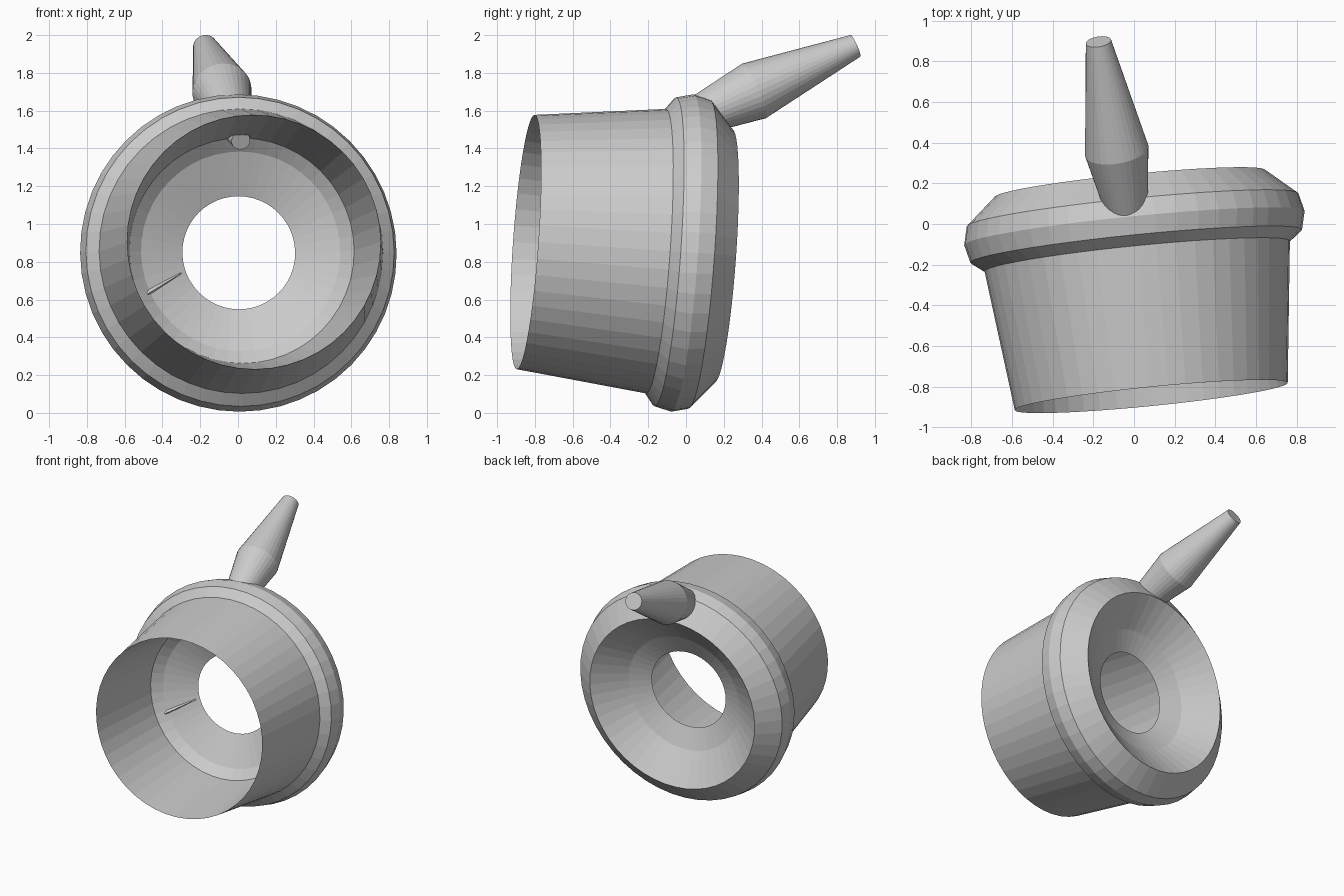
import bpy, bmesh, math
from mathutils import Vector

if "Cube" in bpy.data.objects:
    bpy.data.objects.remove(bpy.data.objects["Cube"])


def lathe(name, profile, origin, axis, sides, closed=False, cap=False):
    """Revolve (radius, distance) points around an axis through origin."""
    rot = Vector(axis).to_track_quat('Z', 'Y')
    bm = bmesh.new()
    rings = []
    for r, t in profile:
        ring = []
        for i in range(sides):
            a = 2 * math.pi * i / sides
            p = rot @ Vector((r * math.cos(a), r * math.sin(a), t))
            ring.append(bm.verts.new(p + Vector(origin)))
        rings.append(ring)
    pairs = list(zip(rings, rings[1:]))
    if closed:
        pairs.append((rings[-1], rings[0]))
    for a, b in pairs:
        for i in range(sides):
            j = (i + 1) % sides
            bm.faces.new((a[i], a[j], b[j], b[i]))
    if cap:
        bm.faces.new(rings[0])
        bm.faces.new(rings[-1])
    bmesh.ops.recalc_face_normals(bm, faces=bm.faces)
    mesh = bpy.data.meshes.new(name)
    bm.to_mesh(mesh)
    bm.free()
    ob = bpy.data.objects.new(name, mesh)
    bpy.context.collection.objects.link(ob)
    return ob


# Tapered sleeve, bulging band and funnel-shaped hole in one closed section
body_profile = [
    (0.675, -0.855), (0.755, -0.16), (0.82, -0.11), (0.842, -0.02),
    (0.82, 0.07), (0.67, 0.20), (0.45, 0.03), (0.30, -0.04),
    (0.53, -0.14), (0.598, -0.20),
]
lathe("body", body_profile, (0, 0, 0.845), (-0.1, 1, -0.07), 48, closed=True)

# Spindle-shaped handle passing through the band
base = Vector((0.015, -0.236, 1.44))
tip = Vector((-0.175, 0.897, 1.943))
belly = 0.66
lathe("handle", [(0.05, 0), (0.158, belly), (0.063, (tip - base).length)],
      base, tip - base, 32, cap=True)

# Small pointed wedge on the inner funnel
start, end = Vector((-0.50, -0.17, 0.63)), Vector((-0.30, -0.09, 0.74))
lathe("inner_wedge", [(0.06, 0), (0.003, (end - start).length)],
      start, end - start, 4, cap=True)
